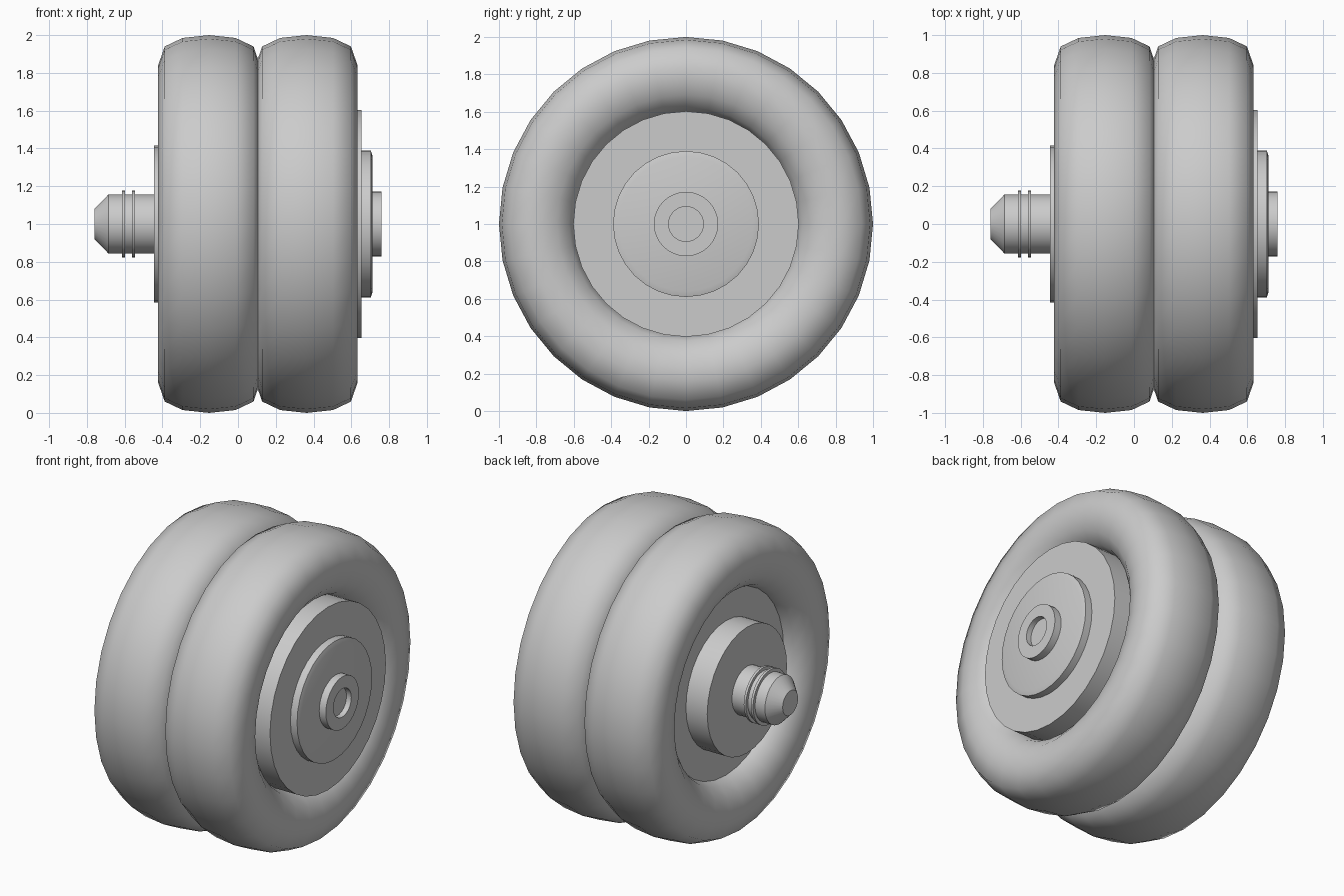
import bpy, bmesh, math
from mathutils import Vector, Matrix

if "Cube" in bpy.data.objects:
    bpy.data.objects.remove(bpy.data.objects["Cube"])

AXIS_Z = 1.0


def lathe(name, profile, steps=32, closed=False, angle=30):
    """Spin (x, radius) points about the wheel axle line."""
    bm = bmesh.new()
    rings = []
    for x, r in profile:
        if r == 0:
            rings.append([bm.verts.new((x, 0, AXIS_Z))] * steps)
        else:
            rings.append([bm.verts.new((x, r * math.sin(a), AXIS_Z + r * math.cos(a)))
                          for a in (2 * math.pi * i / steps for i in range(steps))])
    pairs = list(zip(rings, rings[1:]))
    if closed:
        pairs.append((rings[-1], rings[0]))
    for a, b in pairs:
        for i in range(steps):
            j = (i + 1) % steps
            quad = list(dict.fromkeys((a[i], a[j], b[j], b[i])))
            bm.faces.new(quad)
    bmesh.ops.recalc_face_normals(bm, faces=bm.faces)
    me = bpy.data.meshes.new(name)
    bm.to_mesh(me)
    bm.free()
    ob = bpy.data.objects.new(name, me)
    bpy.context.collection.objects.link(ob)
    bpy.ops.object.select_all(action='DESELECT')
    ob.select_set(True)
    bpy.context.view_layer.objects.active = ob
    bpy.ops.object.shade_smooth_by_angle(angle=math.radians(angle))
    return ob


def disc(name, x0, x1, r):
    return lathe(name, [(x0, 0), (x0, r), (x1, r), (x1, 0)])


# Twin tyres with rounded shoulders and rolled-in sidewalls
half = [(0.14, 0.985), (0.235, 0.94), (0.27, 0.84), (0.27, 0.77),
        (0.245, 0.69), (0.19, 0.625), (0.12, 0.595)]
section = [(0, 1.0)] + half + [(-x, r) for x, r in reversed(half)]
for side, cx in (("inner", -0.153), ("outer", 0.363)):
    lathe(side + "_tyre", [(cx + x, r) for x, r in section], closed=True, angle=80)

# Recessed inner wheel plate and the hub drum standing out of it
disc("inner_wheel_plate", -0.29, 0.05, 0.61)
disc("hub_drum", -0.445, -0.2, 0.415)

# Outer wheel plate
disc("outer_wheel_plate", 0.2, 0.655, 0.603)

# Hub cap, slightly domed, with a hollow boss at its centre
lathe("hub_cap", [(0.64, 0), (0.64, 0.39), (0.703, 0.39), (0.712, 0.36), (0.712, 0)])
lathe("cap_boss", [(0.70, 0), (0.70, 0.172), (0.76, 0.172), (0.76, 0.093),
                   (0.725, 0.093), (0.725, 0)])

# Axle stub with a tapered tip
lathe("axle_stub", [(-0.43, 0), (-0.43, 0.157), (-0.685, 0.157), (-0.76, 0.08), (-0.76, 0)])

# Two thin collars on the axle
for i, x in enumerate((-0.605, -0.553)):
    disc("axle_collar_%d" % (i + 1), x - 0.008, x + 0.008, 0.178)
